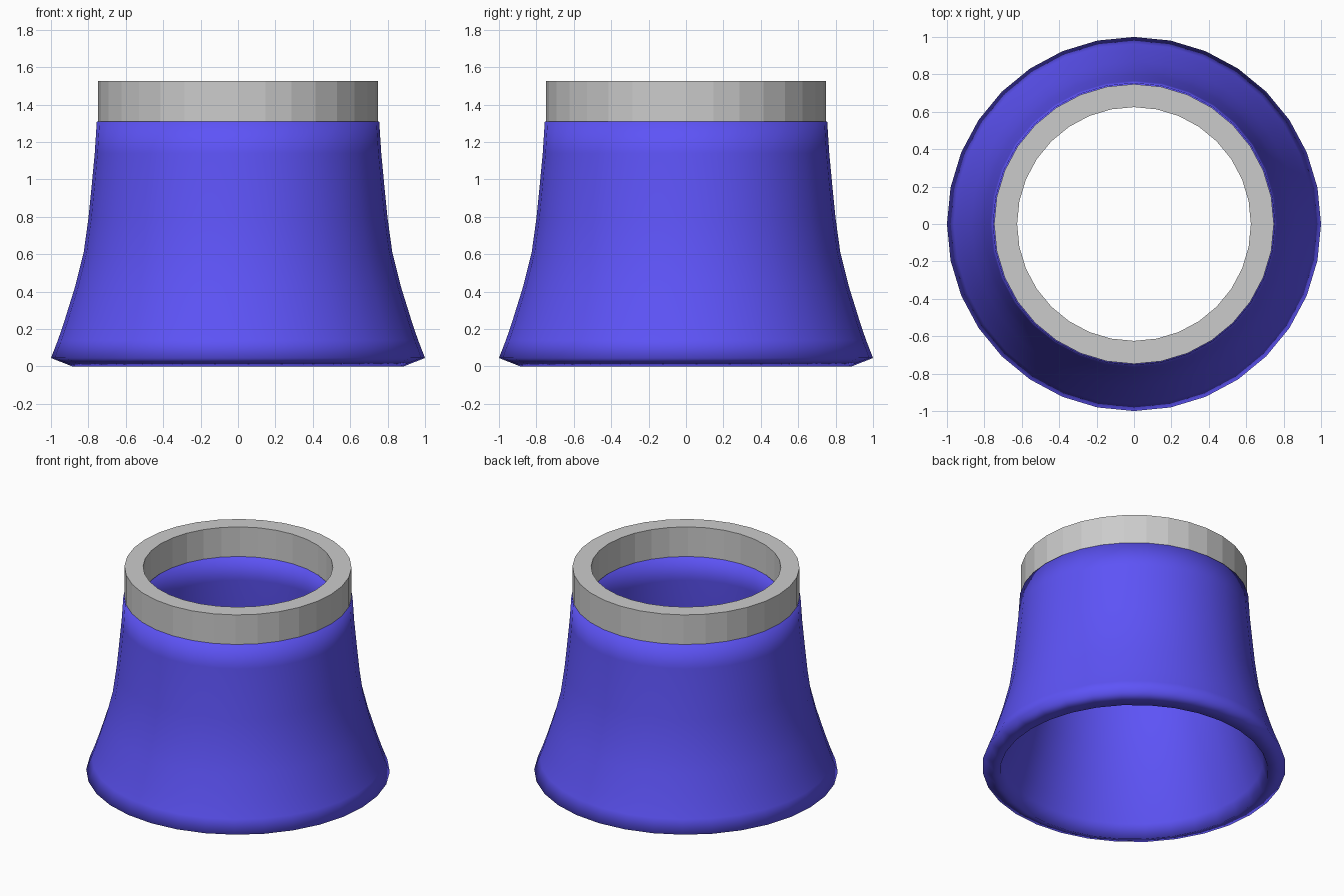
import bpy, bmesh
from math import sin, cos, tau

if "Cube" in bpy.data.objects:
    bpy.data.objects.remove(bpy.data.objects["Cube"])

SIDES = 32


def lathe(name, profile, smooth):
    """Spin a closed (radius, z) profile around the z axis."""
    bm = bmesh.new()
    rings = [[bm.verts.new((r * cos(tau * i / SIDES), r * sin(tau * i / SIDES), z))
              for i in range(SIDES)] for r, z in profile]
    for a, b in zip(rings, rings[1:] + rings[:1]):
        for i in range(SIDES):
            j = (i + 1) % SIDES
            bm.faces.new((a[i], a[j], b[j], b[i])).smooth = smooth
    bmesh.ops.recalc_face_normals(bm, faces=bm.faces[:])
    mesh = bpy.data.meshes.new(name)
    bm.to_mesh(mesh)
    bm.free()
    obj = bpy.data.objects.new(name, mesh)
    bpy.context.collection.objects.link(obj)
    return obj


# Flared skirt: outer wall up from the rim, inner wall back down
outer = [(1.0, 0.045), (0.963, 0.14), (0.929, 0.24), (0.87, 0.43), (0.825, 0.61),
         (0.80, 0.79), (0.782, 0.97), (0.766, 1.14), (0.755, 1.31)]
inner = [(0.63, 1.31), (0.642, 1.13), (0.657, 0.96), (0.675, 0.775), (0.705, 0.585),
         (0.755, 0.39), (0.815, 0.19), (0.85, 0.095), (0.885, 0.0)]
skirt = lathe("flared_skirt", outer + inner, True)
blue = bpy.data.materials.new("blue")
blue.diffuse_color = (0.11, 0.087, 0.93, 1)
blue.use_nodes = True
blue.node_tree.nodes["Principled BSDF"].inputs["Base Color"].default_value = blue.diffuse_color
skirt.data.materials.append(blue)

# Flat-faced collar ring on top
lathe("top_collar", [(0.748, 1.31), (0.748, 1.525), (0.625, 1.525), (0.625, 1.31)], False)
